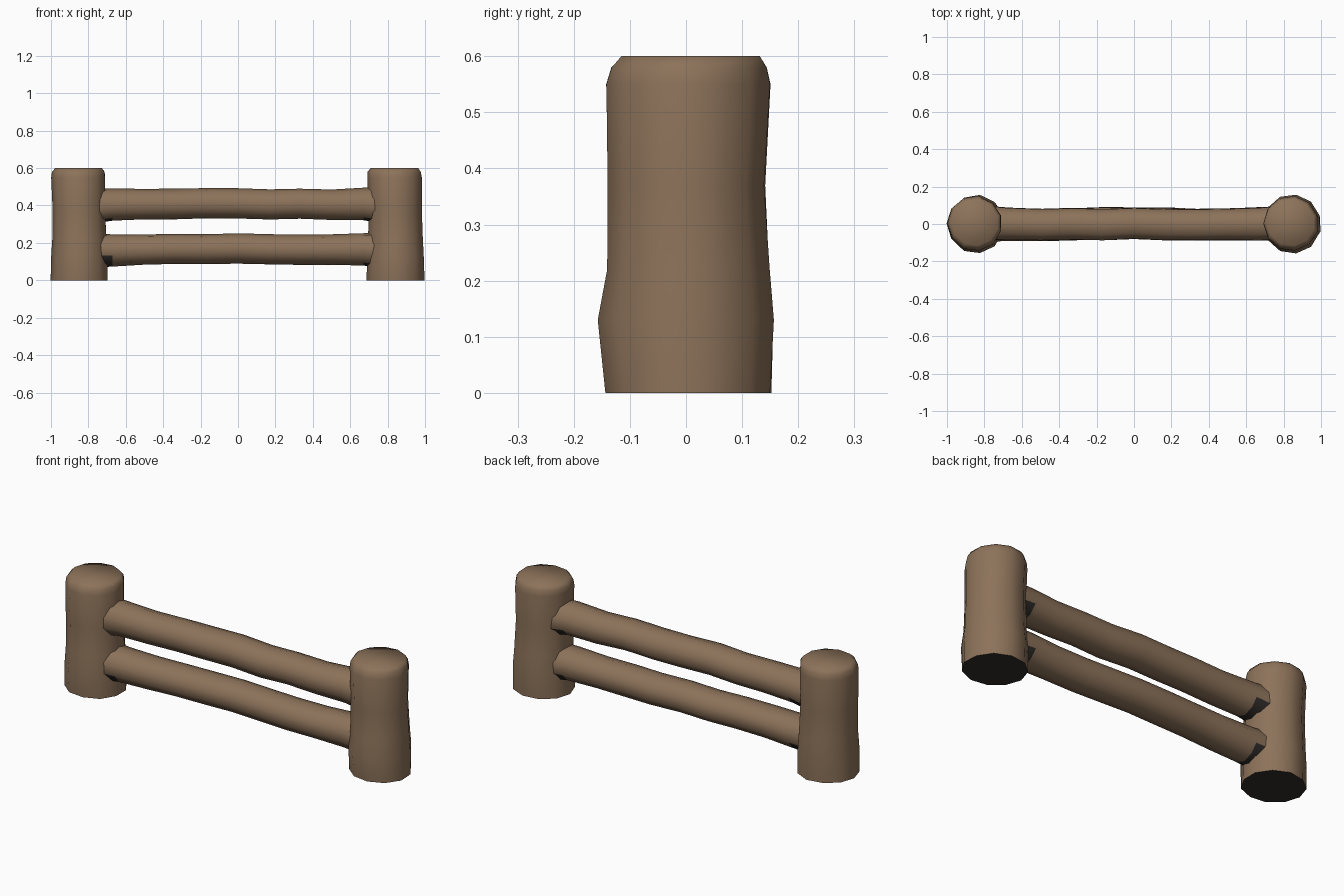
import bpy, bmesh, math, random

random.seed(7)
cube = bpy.data.objects.get("Cube")
if cube:
    bpy.data.objects.remove(cube)


def material(name, colour):
    mat = bpy.data.materials.new(name)
    mat.use_nodes = True
    mat.diffuse_color = colour
    mat.node_tree.nodes["Principled BSDF"].inputs["Base Color"].default_value = colour
    return mat


wood = material("brown wood", (0.265, 0.17, 0.102, 1))
dark = material("dark cut wood", (0.03, 0.026, 0.024, 1))


def log(name, rings, along, sides, wobble, is_dark):
    """Loft rings of (position, centre u, centre v, radius u, radius v) along an axis."""
    bm = bmesh.new()
    loops = []
    bumps = [random.uniform(-wobble, wobble) for _ in range(sides)]
    for pos, cu, cv, ru, rv in rings:
        loop = []
        for i in range(sides):
            a = math.tau * (i + 0.5) / sides
            k = 1 + bumps[i] + random.uniform(-wobble, wobble)
            u, v = cu + ru * k * math.cos(a), cv + rv * k * math.sin(a)
            loop.append(bm.verts.new((u, v, pos) if along == "Z" else (pos, u, v)))
        loops.append(loop)
    for a, b in zip(loops, loops[1:]):
        for i in range(sides):
            j = (i + 1) % sides
            bm.faces.new((a[i], a[j], b[j], b[i]))
    bm.faces.new(loops[-1])
    bm.faces.new(loops[0][::-1])
    bm.normal_update()
    for face in bm.faces:
        face.material_index = int(is_dark(face))
    mesh = bpy.data.meshes.new(name)
    bm.to_mesh(mesh)
    bm.free()
    mesh.materials.append(wood)
    mesh.materials.append(dark)
    obj = bpy.data.objects.new(name, mesh)
    bpy.context.collection.objects.link(obj)
    bpy.ops.object.select_all(action="DESELECT")
    obj.select_set(True)
    bpy.context.view_layer.objects.active = obj
    bpy.ops.object.shade_smooth_by_angle(angle=math.radians(62))


def post_underside(face):
    return face.normal.z < -0.9


def joint_underside(face):
    return abs(face.calc_center_median().x) > 0.68 and face.normal.z < -0.6


# Upright posts: chamfered top, dark cut underside
for name, s in (("right_post", -1), ("left_post", 1)):
    x = 0.845 * s
    log(name, [
        (0.0, x, 0.003, 0.157, 0.149),
        (0.13, x, 0, 0.153, 0.158),
        (0.22, x, 0.003, 0.149, 0.147),
        (0.37, x - 0.003, 0, 0.144, 0.142),
        (0.55, x - 0.006, 0.003, 0.147, 0.148),
        (0.58, x - 0.006, 0.005, 0.143, 0.140),
        (0.6, x - 0.006, 0.008, 0.128, 0.124),
    ], "Z", 11, 0.012, post_underside)

# Horizontal rails: ends buried in the posts, flared and dark beneath at the joints
for name, z in (("lower_rail", 0.167), ("upper_rail", 0.408)):
    rings = []
    for t in (-0.755, -0.67, -0.5, -0.33, -0.17, 0, 0.17, 0.33, 0.5, 0.67, 0.755):
        flare = 0.012 * abs(t / 0.755) ** 6
        rings.append((t, random.uniform(-0.005, 0.005),
                      z + random.uniform(-0.004, 0.004) - flare / 2,
                      0.088 + flare / 2, 0.081 + flare))
    log(name, rings, "X", 10, 0.02, joint_underside)
